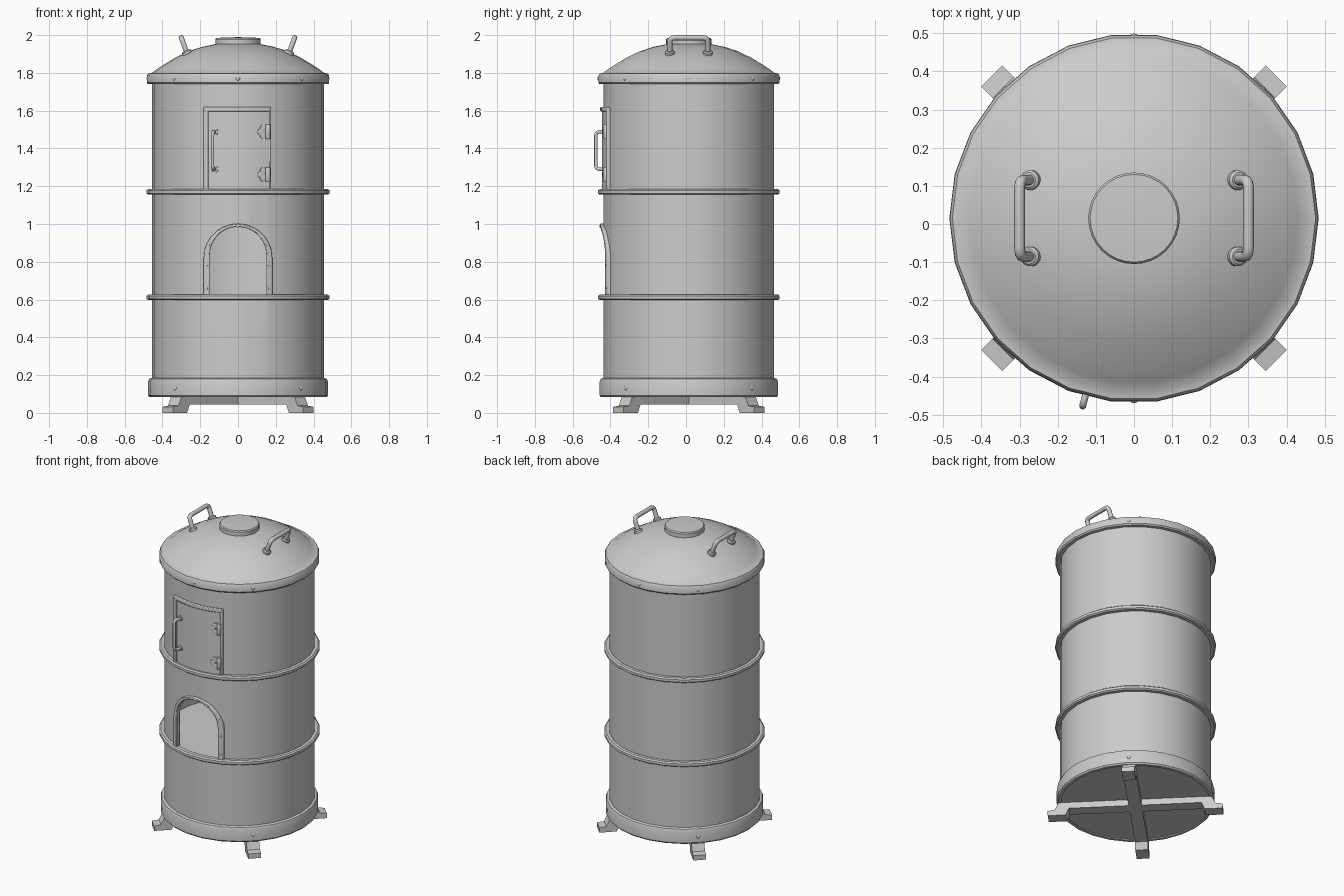
import bpy, bmesh
from math import sin, cos, pi, sqrt, radians
from mathutils import Vector

if "Cube" in bpy.data.objects:
    bpy.data.objects.remove(bpy.data.objects["Cube"])

CY = 0.015          # the barrel axis sits slightly behind the origin
SEG = 26            # sides of every round drum part


def make(name, verts, faces, angle=35, bevel=0):
    me = bpy.data.meshes.new(name)
    me.from_pydata([tuple(v) for v in verts], [], faces)
    bm = bmesh.new()
    bm.from_mesh(me)
    bmesh.ops.recalc_face_normals(bm, faces=bm.faces)
    bm.to_mesh(me)
    bm.free()
    ob = bpy.data.objects.new(name, me)
    bpy.context.collection.objects.link(ob)
    if bevel:
        m = ob.modifiers.new("bevel", 'BEVEL')
        m.width, m.segments, m.limit_method = bevel, 2, 'ANGLE'
        m.angle_limit = radians(40)
    smooth(ob, angle)
    return ob


def activate(ob):
    bpy.ops.object.select_all(action='DESELECT')
    ob.select_set(True)
    bpy.context.view_layer.objects.active = ob


def smooth(ob, angle=35):
    activate(ob)
    bpy.ops.object.shade_smooth_by_angle(angle=radians(angle))


def lathe(name, prof, closed=False, seg=SEG, origin=(0, CY, 0), axis=(0, 0, 1)):
    """Turn an (r, z) profile round an axis."""
    q = Vector((0, 0, 1)).rotation_difference(Vector(axis))
    verts, rings, faces = [], [], []
    for r, z in prof:
        n = 1 if r == 0 else seg
        rings.append([len(verts) + (i % n) for i in range(seg)])
        for i in range(n):
            a = 2 * pi * i / seg
            verts.append(q @ Vector((r * cos(a), r * sin(a), z)) + Vector(origin))
    pairs = list(zip(rings, rings[1:])) + ([(rings[-1], rings[0])] if closed else [])
    for a, b in pairs:
        for i in range(seg):
            j = (i + 1) % seg
            f = list(dict.fromkeys((a[i], a[j], b[j], b[i])))
            if len(f) > 2:
                faces.append(f)
    return make(name, verts, faces)


def tube(name, pts, rad, fillet=0.025):
    """Round bar along a path with rounded corners."""
    pts = [Vector(p) for p in pts]
    path = [pts[0]]
    for a, b, c in zip(pts, pts[1:], pts[2:]):
        s, e = b + (a - b).normalized() * fillet, b + (c - b).normalized() * fillet
        for k in range(5):
            t = k / 4
            path.append(s * (1 - t) ** 2 + b * 2 * t * (1 - t) + e * t * t)
    path.append(pts[-1])
    cu = bpy.data.curves.new(name, 'CURVE')
    cu.dimensions, cu.bevel_depth, cu.bevel_resolution = '3D', rad, 3
    cu.use_fill_caps = True
    sp = cu.splines.new('POLY')
    sp.points.add(len(path) - 1)
    for p, co in zip(sp.points, path):
        p.co = (*co, 1)
    ob = bpy.data.objects.new(name, cu)
    bpy.context.collection.objects.link(ob)
    activate(ob)
    bpy.ops.object.convert(target='MESH')
    smooth(bpy.context.object, 50)


def wrap(x, z, r):
    """Point on the front of a cylinder of radius r."""
    return Vector((x, CY - sqrt(r * r - x * x), z))


def strip(name, a, b, r0, r1, bevel=0.005):
    """Curved plate between two (x, z) lines, bent round the drum."""
    verts, faces = [], []
    for (ax, az), (bx, bz) in zip(a, b):
        verts += [wrap(ax, az, r0), wrap(ax, az, r1), wrap(bx, bz, r1), wrap(bx, bz, r0)]
    n = len(a)
    for i in range(n - 1):
        for k in range(4):
            l = (k + 1) % 4
            faces.append((4 * i + k, 4 * i + l, 4 * i + 4 + l, 4 * i + 4 + k))
    faces += [(0, 1, 2, 3), tuple(4 * n - 4 + k for k in range(4))]
    return make(name, verts, faces, bevel=bevel)


def rivet(name, pos, axis, r=0.012):
    lathe(name, [(r, -0.01), (r, 0.002), (r * 0.7, r * 0.5), (0, r * 0.7)],
          seg=10, origin=pos, axis=axis)


def radial(r, z, deg):
    d = Vector((cos(radians(deg)), sin(radians(deg)), 0))
    return d * r + Vector((0, CY, z)), d


def arch(half, z0, zs, n=14):
    return ([(-half, z0), (-half, (z0 + zs) / 2)]
            + [(-half * cos(pi * i / n), zs + half * sin(pi * i / n)) for i in range(n + 1)]
            + [(half, (z0 + zs) / 2), (half, z0)])


# Hollow drum with an arched opening cut in the front
drum = lathe("drum", [(0, .09), (.455, .09), (.455, 1.77), (.44, 1.77), (.44, .622), (0, .622)])
line = arch(.155, .623, .835)
n = len(line)
cutter = make("arch_cutter", [(x, y, z) for y in (-.7, -.2) for x, z in line],
              [tuple(range(n)), tuple(range(n, 2 * n))]
              + [(i, (i + 1) % n, n + (i + 1) % n, n + i) for i in range(n)])
cutter.hide_render = True
m = drum.modifiers.new("cut", 'BOOLEAN')
m.object, m.operation, m.solver = cutter, 'DIFFERENCE', 'EXACT'
activate(drum)
bpy.ops.object.modifier_apply(modifier="cut")
bpy.data.objects.remove(cutter)
smooth(drum)

# Hoops, base band and lid
for name, z in (("lower_hoop", .612), ("upper_hoop", 1.17)):
    lathe(name, [(.45, z - .015), (.475, z - .015), (.484, z - .008), (.484, z + .008),
                 (.475, z + .015), (.45, z + .015)], closed=True)
lathe("base_band", [(.45, .083), (.468, .083), (.476, .092), (.476, .165), (.47, .18),
                    (.45, .187)], closed=True)
lathe("lid", [(.45, 1.74), (.476, 1.74), (.483, 1.748), (.483, 1.785), (.476, 1.797),
              (.458, 1.799), (.43, 1.82), (.39, 1.846), (.33, 1.882), (.26, 1.915),
              (.19, 1.938), (.12, 1.952), (0, 1.96)])
lathe("lid_cap", [(.12, 1.94), (.12, 1.978), (.115, 1.985), (.06, 1.988), (0, 1.989)], seg=32)
for i in range(8):
    rivet("lid_rivet", *radial(.476, 1.77, 45 * i))
for i in range(4):
    rivet("base_rivet", *radial(.47, .13, 45 + 90 * i))

# Lid handles with round foot plates
for s in (-1, 1):
    ends = [(s * .268, CY + y, 1.9) for y in (-.1, .1)]
    tops = [(s * .3, CY + y, 1.986) for y in (-.1, .1)]
    tube("lid_handle", [ends[0], tops[0], tops[1], ends[1]], .014)
    for e in ends:
        lathe("handle_foot", [(.026, 0), (.026, .013), (.02, .019), (0, .02)], seg=14,
              origin=e, axis=(s * .42, 0, .9))

# Arch trim with rivets
strip("arch_trim", arch(.182, .62, .82), arch(.15, .62, .835), .435, .47)
for x, z in ((.166, .66), (.166, .78), (.155, .89), (.09, .967)):
    for s in (-1, 1):
        p = wrap(s * x, z, .469)
        rivet("trim_rivet", p, p - Vector((0, CY, z)), .007)
p = wrap(0, .988, .469)
rivet("trim_rivet", p, (0, -1, 0), .007)

# Door panel and frame
xs = [-.182 + .357 * i / 8 for i in range(9)]
px = [-.16 + .33 * i / 8 for i in range(9)]
strip("door_panel", [(x, 1.175) for x in px], [(x, 1.6) for x in px], .44, .461, .003)
strip("door_frame_top", [(x, 1.62) for x in xs], [(x, 1.596) for x in xs], .44, .469)
for name, a, b in (("left", -.182, -.156), ("right", .163, .175)):
    strip("door_frame_" + name, [(a, 1.175), (a, 1.62)], [(b, 1.175), (b, 1.62)], .44, .468, .004)

# Door handle
out = Vector((-.26, -.966, 0))
base = [wrap(-.121, z, .458) for z in (1.29, 1.488)]
tube("door_handle", [base[0], base[0] + out * .052, base[1] + out * .052, base[1]], .009, .02)
for b in base:
    lathe("door_handle_foot", [(.018, -.005), (.018, .01), (0, .013)], seg=12, origin=b, axis=out)

# Hinges: barrel plus lobed leaf
for z in (1.262, 1.488):
    p = wrap(.158, z, .468)
    lathe("hinge_barrel", [(0, -.038), (.011, -.038), (.013, -.034), (.013, .034),
                           (.011, .038), (0, .038)], seg=12, origin=p)
    for x, dz, r in ((.132, .02, .017), (.132, -.02, .017), (.118, 0, .017)):
        c = wrap(x, z + dz, .459)
        lathe("hinge_leaf", [(r, -.005), (r, .009), (0, .012)], seg=12, origin=c,
              axis=c - Vector((0, CY, z + dz)))

# Crossed straps bent down into four feet
half = [(0, .045), (.4, .045), (.42, 0), (.527, 0), (.527, .032), (.485, .038), (.462, .086), (0, .086)]
outline = half[1:-1] + [(-x, z) for x, z in reversed(half[1:-1])]
k = len(outline)
for name, deg in (("foot_strap_a", 45), ("foot_strap_b", 135)):
    d = Vector((cos(radians(deg)), sin(radians(deg)), 0))
    w = Vector((-d.y, d.x, 0)) * .039
    o = Vector((0, CY, 0))
    make(name, [o + d * r + w * s + Vector((0, 0, z)) for s in (-1, 1) for r, z in outline],
         [tuple(range(k)), tuple(range(k, 2 * k))]
         + [(i, (i + 1) % k, k + (i + 1) % k, k + i) for i in range(k)], 20)
